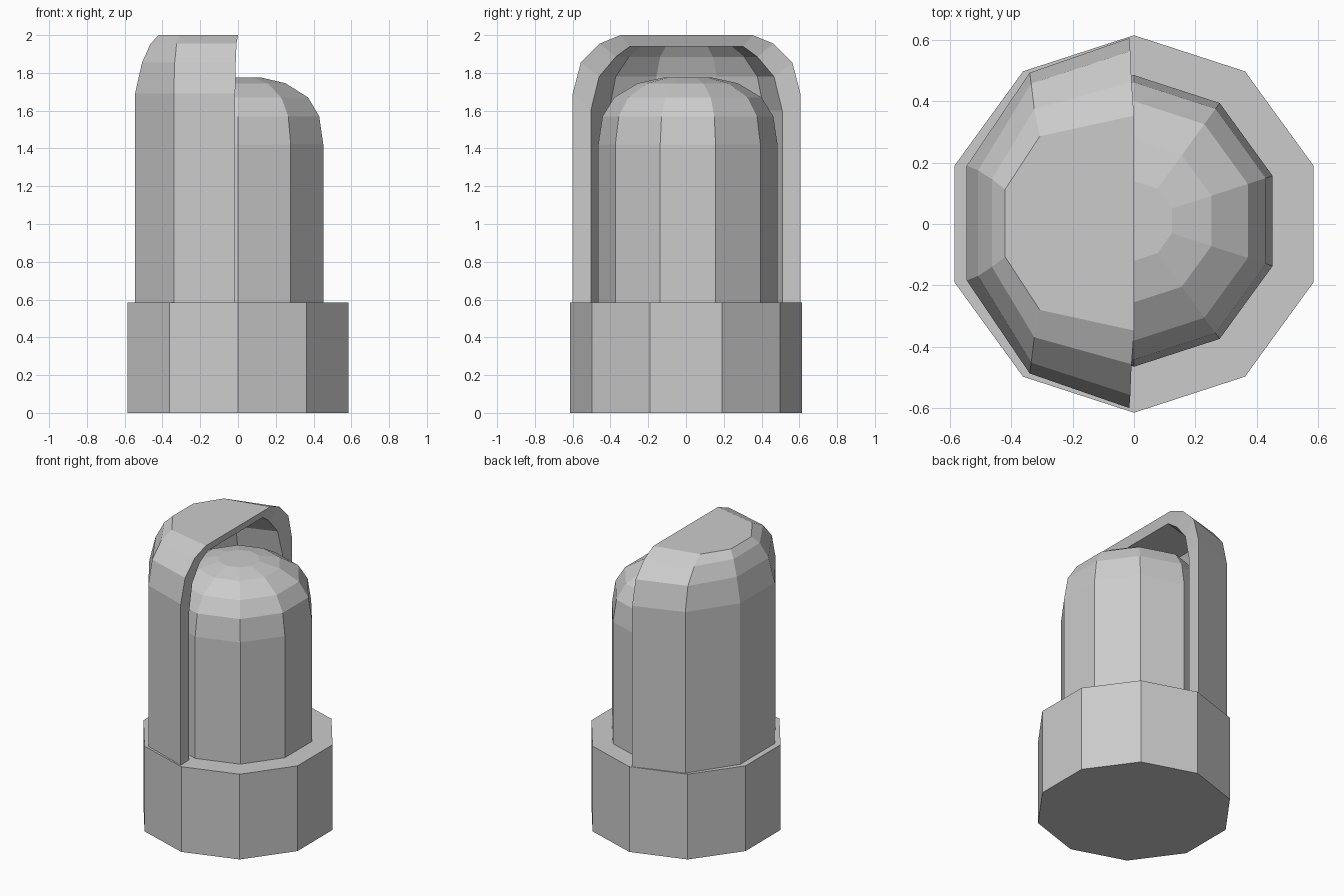
import bpy, bmesh, math

if "Cube" in bpy.data.objects:
    bpy.data.objects.remove(bpy.data.objects["Cube"])


def finish(name, bm):
    bmesh.ops.recalc_face_normals(bm, faces=bm.faces)
    mesh = bpy.data.meshes.new(name)
    bm.to_mesh(mesh)
    bm.free()
    obj = bpy.data.objects.new(name, mesh)
    bpy.context.collection.objects.link(obj)
    return obj


def bridge(bm, a, b, closed=True):
    n = len(a)
    for i in range(n if closed else n - 1):
        j = (i + 1) % n
        bm.faces.new((a[i], a[j], b[j], b[i]))


def lathe(name, profile, cy=0.0, sides=10):
    bm = bmesh.new()
    rings = []
    for r, z in profile:
        angles = [math.pi / 2 + math.tau * i / sides for i in range(sides)]
        rings.append([bm.verts.new((r * math.cos(a), cy + r * math.sin(a), z))
                      for a in angles])
    for a, b in zip(rings, rings[1:]):
        bridge(bm, a, b)
    bm.faces.new(rings[0])
    bm.faces.new(rings[-1])
    return finish(name, bm)


def half_rings(bm, sections):
    # Each section: height, then rim, middle and far corner of one mirrored half
    rings = []
    for z, rim, mid, far in sections:
        half = [rim, mid, far]
        pts = [(x, -y) for x, y in half] + [(x, y) for x, y in reversed(half)]
        rings.append([bm.verts.new((x, y + 0.003, z)) for x, y in pts])
    for a, b in zip(rings, rings[1:]):
        bridge(bm, a, b, closed=False)
    bm.faces.new(rings[-1])
    return rings


# Ten-sided base and rounded inner core
lathe("base", [(0.615, 0), (0.615, 0.585)])
lathe("inner_core", [(0.475, 0.58), (0.475, 1.42), (0.452, 1.57), (0.39, 1.67),
                     (0.265, 1.745), (0.13, 1.775)], cy=0.01)

# Half hood with wall thickness, open towards +x
bm = bmesh.new()
outer = half_rings(bm, [
    (0.58, (-0.015, 0.603), (-0.34, 0.49), (-0.545, 0.187)),
    (1.69, (-0.015, 0.603), (-0.34, 0.49), (-0.545, 0.187)),
    (1.855, (-0.012, 0.56), (-0.335, 0.455), (-0.508, 0.172)),
    (1.955, (-0.008, 0.46), (-0.325, 0.372), (-0.463, 0.143)),
    (2.0, (0.0, 0.35), (-0.307, 0.283), (-0.42, 0.11))])
inner = half_rings(bm, [
    (0.58, (-0.018, 0.507), (-0.29, 0.41), (-0.45, 0.165)),
    (1.60, (-0.018, 0.507), (-0.29, 0.41), (-0.45, 0.165)),
    (1.78, (-0.025, 0.463), (-0.28, 0.375), (-0.42, 0.16)),
    (1.885, (-0.03, 0.375), (-0.27, 0.305), (-0.38, 0.14)),
    (1.94, (-0.022, 0.30), (-0.25, 0.24), (-0.345, 0.11))])
bridge(bm, outer[0], inner[0], closed=False)
for end in (0, -1):
    bridge(bm, [r[end] for r in outer], [r[end] for r in inner], closed=False)
# Rim strip above the opening
bm.faces.new((outer[-1][0], outer[-1][-1], inner[-1][-1], inner[-1][0]))
finish("half_hood", bm)
